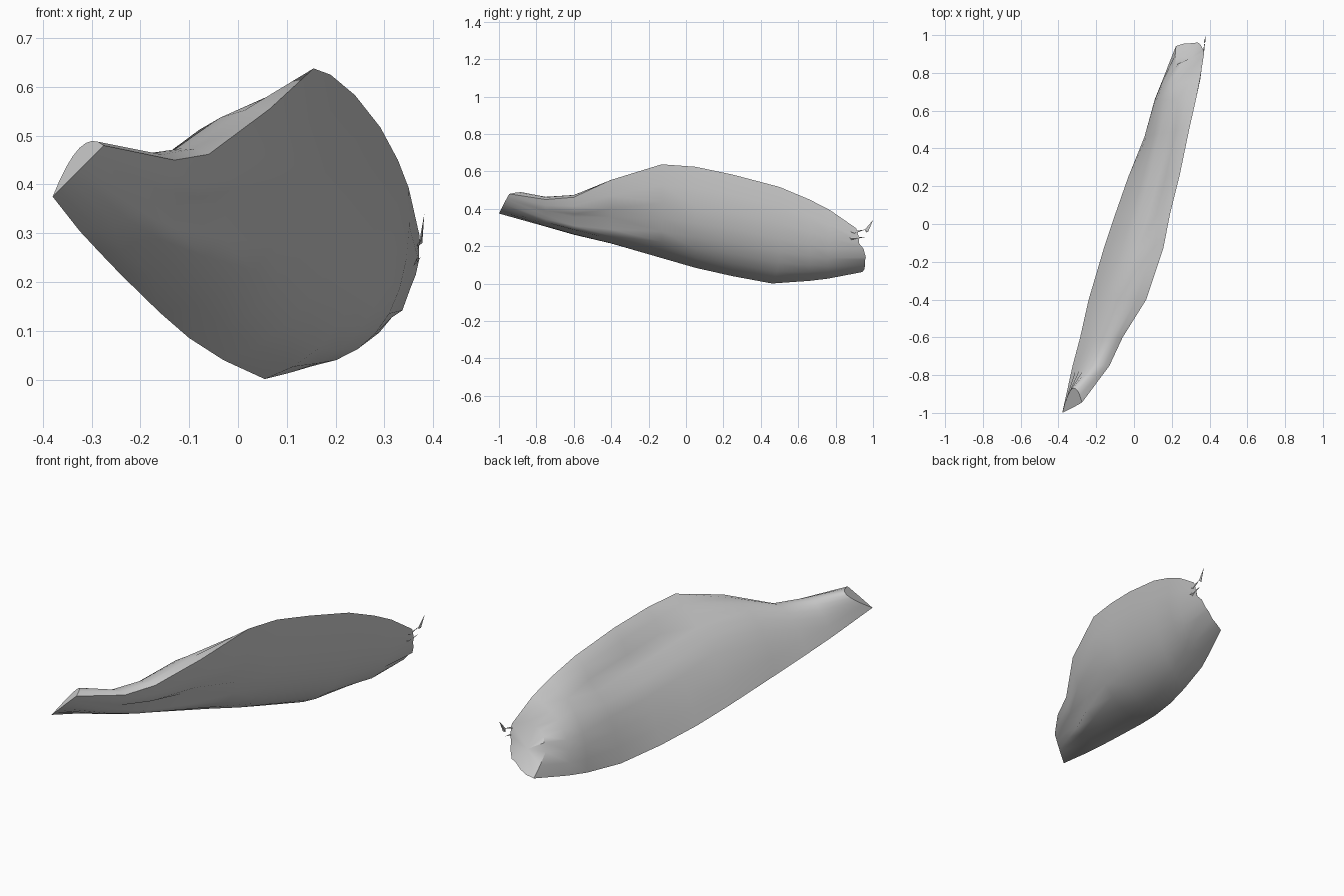
import bpy, bmesh, random
from mathutils import Vector as V

if "Cube" in bpy.data.objects:
    bpy.data.objects.remove(bpy.data.objects["Cube"])

random.seed(4)
N = 8

# Cross-sections along the body: low edge, upper-left face middle, high edge, lower-right belly middle
SECTIONS = [
    [(-.38, -1, .375), (-.325, -.87, .475), (-.275, -.945, .48), (-.33, -.975, .425)],
    [(-.325, -.75, .305), (-.23, -.75, .445), (-.13, -.75, .45), (-.20, -.75, .345)],
    [(-.285, -.6, .262), (-.17, -.6, .445), (-.06, -.6, .462), (-.13, -.6, .31)],
    [(-.24, -.4, .215), (-.12, -.4, .475), (.065, -.4, .555), (-.03, -.4, .29)],
    [(-.16, -.13, .137), (-.025, -.13, .445), (.155, -.13, .638), (.075, -.13, .28)],
    [(-.10, .05, .085), (.025, .05, .39), (.19, .05, .625), (.125, .05, .25)],
    [(-.03, .25, .04), (.08, .25, .34), (.24, .25, .583), (.18, .25, .22)],
    [(.055, .46, .001), (.135, .48, .30), (.292, .5, .517), (.24, .5, .17)],
    [(.11, .66, .015), (.16, .66, .27), (.328, .66, .45), (.28, .66, .15)],
    [(.15, .76, .027), (.19, .74, .25), (.35, .77, .393), (.31, .76, .135)],
    [(.222, .95, .07), (.245, .82, .235), (.372, .9, .29), (.337, .95, .15)],
]


def arc(a, m, b):
    """Points of a parabola from a through m towards b (b left out)."""
    c = 2 * m - (a + b) / 2
    return [a * (1 - t)**2 + c * 2 * t * (1 - t) + b * t * t
            for t in (i / N for i in range(N))]


def finish(bm, name, angle):
    bmesh.ops.recalc_face_normals(bm, faces=bm.faces)
    me = bpy.data.meshes.new(name)
    bm.to_mesh(me)
    bm.free()
    ob = bpy.data.objects.new(name, me)
    bpy.context.collection.objects.link(ob)
    bpy.ops.object.select_all(action='DESELECT')
    ob.select_set(True)
    bpy.context.view_layer.objects.active = ob
    bpy.ops.object.shade_smooth_by_angle(angle=angle)


# Tapered body lofted through the sections
bm = bmesh.new()
rings = []
for k, sec in enumerate(SECTIONS):
    low, left, high, right = map(V, sec)
    pts = arc(low, left, high) + arc(high, right, low)
    if k in (2, 3):                      # folds along the neck
        pts[N + 3] += V((-.028, 0, .018))
        pts[2 * N - 2] += V((-.012, 0, .010))
    if k in (5, 6, 7):                   # hollow below the upper rim
        for i in (N - 3, N - 2):
            pts[i] += V((.015, 0, -.010))
    if k == len(SECTIONS) - 1:           # ragged broken rim
        pts = [p + V((0, random.uniform(-.015, .015), random.uniform(-.01, .01))) for p in pts]
    rings.append([bm.verts.new(p) for p in pts])
for a, b in zip(rings, rings[1:]):
    for i in range(2 * N):
        j = (i + 1) % (2 * N)
        bm.faces.new((a[i], a[j], b[j], b[i]))

# Closed ends, the far one slightly hollow
for r, push in ((rings[0], V()), (rings[-1], V((.01, -.02, -.015)))):
    mid = bm.verts.new(sum((v.co for v in r), V()) / len(r) + push)
    for i in range(2 * N):
        bm.faces.new((r[i], r[(i + 1) % (2 * N)], mid))
finish(bm, "body", .7)

# Torn fibres at the broken end
bm = bmesh.new()
for base, tip in [((.368, .89, .27), (.376, .96, .29)), ((.366, .88, .24), (.374, .965, .25)),
                  ((.376, .965, .28), (.382, 1, .34))]:
    b, t = V(base), V(tip)
    ring = [bm.verts.new(b + V(o)) for o in ((-.006, 0, -.006), (.002, .01, 0), (0, -.01, .008))]
    top = bm.verts.new(t)
    bm.faces.new(ring)
    for i in range(3):
        bm.faces.new((ring[i], ring[(i + 1) % 3], top))
finish(bm, "torn_fibres", .5)
